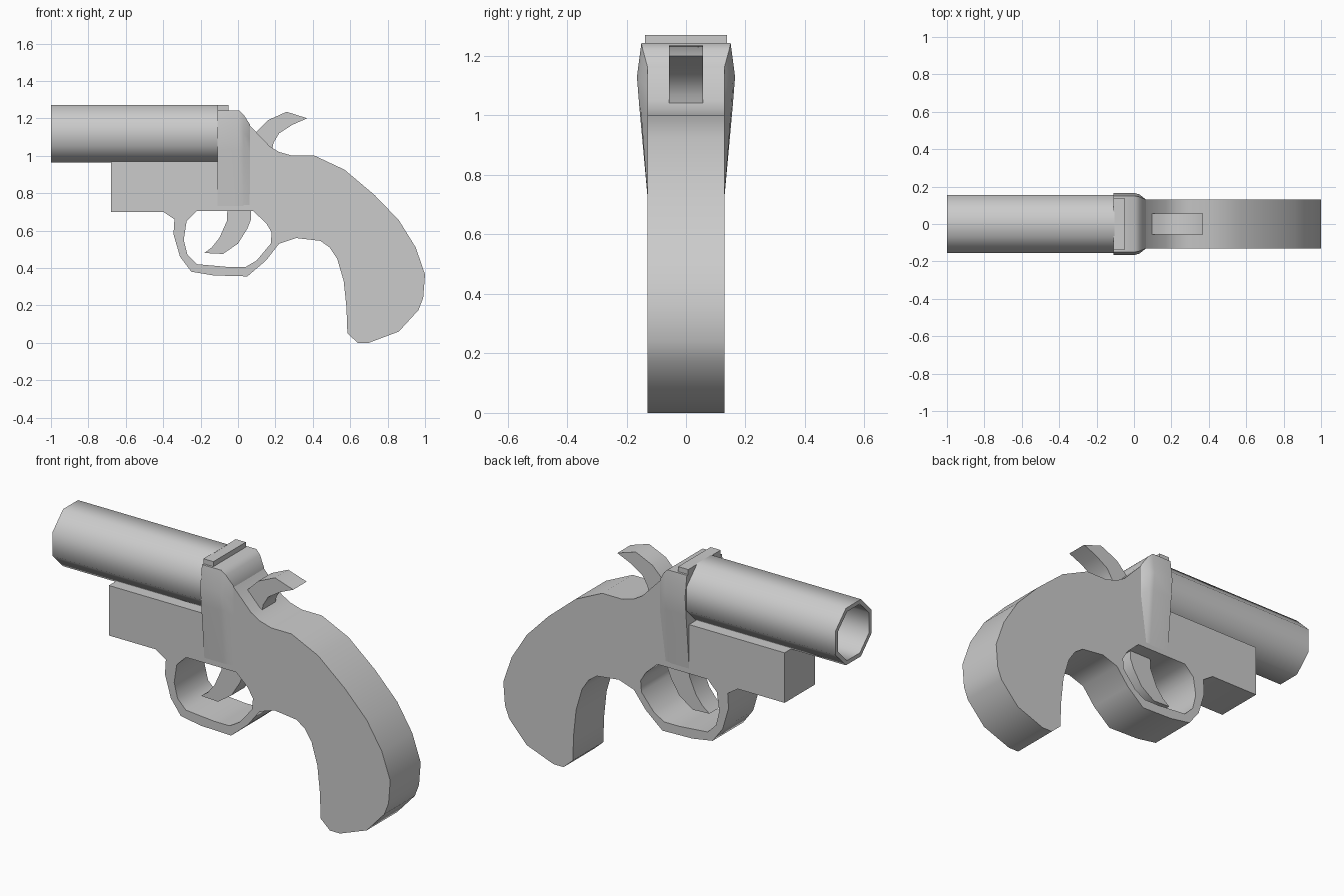
import bpy, bmesh, math

if "Cube" in bpy.data.objects:
    bpy.data.objects.remove(bpy.data.objects["Cube"])


def finish(obj, angle):
    bpy.ops.object.select_all(action='DESELECT')
    obj.select_set(True)
    bpy.context.view_layer.objects.active = obj
    bpy.ops.object.shade_smooth_by_angle(angle=math.radians(angle))


def mesh_object(name, bm, angle):
    bmesh.ops.recalc_face_normals(bm, faces=bm.faces)
    mesh = bpy.data.meshes.new(name)
    bm.to_mesh(mesh)
    bm.free()
    obj = bpy.data.objects.new(name, mesh)
    bpy.context.collection.objects.link(obj)
    finish(obj, angle)
    return obj


def side_prism(name, outlines, half_width, angle=50):
    """Extrude closed (x, z) outlines along y; inner outlines become holes."""
    curve = bpy.data.curves.new(name, 'CURVE')
    curve.dimensions = '2D'
    curve.fill_mode = 'BOTH'
    curve.extrude = half_width
    for pts in outlines:
        spline = curve.splines.new('POLY')
        spline.points.add(len(pts) - 1)
        for p, (x, z) in zip(spline.points, pts):
            p.co = (x, z, 0, 1)
        spline.use_cyclic_u = True
    temp = bpy.data.objects.new(name + "_curve", curve)
    bpy.context.collection.objects.link(temp)
    bpy.context.view_layer.update()
    bm = bmesh.new()
    bm.from_mesh(temp.to_mesh())
    temp.to_mesh_clear()
    bpy.data.objects.remove(temp)
    for v in bm.verts:
        x, z, y = v.co
        v.co = (x, y, z)
    bmesh.ops.remove_doubles(bm, verts=bm.verts, dist=0.0005)
    return mesh_object(name, bm, angle)


def loft(name, rings, angle, closed=False):
    """Skin equal-length rings; closed joins the last to the first, else cap."""
    bm = bmesh.new()
    loops = [[bm.verts.new(p) for p in ring] for ring in rings]
    pairs = list(zip(loops, loops[1:]))
    if closed:
        pairs.append((loops[-1], loops[0]))
    for a, b in pairs:
        for i in range(len(a)):
            j = (i + 1) % len(a)
            bm.faces.new((a[i], a[j], b[j], b[i]))
    if not closed:
        bm.faces.new(loops[0])
        bm.faces.new(loops[-1])
    return mesh_object(name, bm, angle)


# Frame, grip and trigger guard as one slab with a finger hole
outer = [(-.68, .70), (-.68, .97), (-.11, .97), (-.11, 1.24), (0, 1.24),
         (.03, 1.215), (.06, 1.165), (.17, 1.05), (.22, 1.02), (.29, 1.0),
         (.41, 1.0), (.57, .925), (.73, .79), (.86, .655), (.95, .51),
         (1.0, .365), (.99, .24), (.965, .175), (.86, .06), (.70, 0),
         (.64, 0), (.585, .05), (.58, .19), (.565, .33), (.53, .45),
         (.49, .51), (.44, .545), (.31, .56), (.22, .53), (.15, .44),
         (.05, .355), (-.13, .36), (-.25, .38), (-.31, .46), (-.345, .58),
         (-.34, .66), (-.40, .70)]
hole = [(-.22, .705), (-.275, .65), (-.29, .55), (-.27, .47), (-.22, .42),
        (-.05, .405), (.04, .405), (.10, .44), (.175, .53), (.18, .59),
        (.15, .64), (.08, .705)]
side_prism("frame_and_grip", [outer, hole], .13)

# Trigger and hammer
side_prism("trigger", [[(-.055, .74), (-.06, .65), (-.10, .56), (-.14, .51),
                        (-.18, .48), (-.08, .475), (0, .53), (.05, .61),
                        (.07, .66), (.07, .74)]], .057)
side_prism("hammer", [[(.07, 1.09), (.10, 1.13), (.16, 1.19), (.26, 1.235),
                       (.37, 1.20), (.29, 1.165), (.22, 1.12), (.19, 1.07),
                       (.18, 1.02), (.10, 1.02)]], .057)


# Flared breech, blending back into the frame
def breech_ring(x, half):
    return ([(x, y, z) for y, z in half] +
            [(x, -y, z) for y, z in reversed(half)])


wide = [(.128, .71), (.157, 1.03), (.165, 1.13), (.15, 1.243)]
loft("breech", [breech_ring(-.11, wide),
                breech_ring(.005, wide),
                breech_ring(.03, [(.128, .71), (.153, 1.03), (.158, 1.12), (.145, 1.22)]),
                breech_ring(.065, [(.128, .71), (.13, 1.0), (.13, 1.09), (.13, 1.165)])], 50)

# Breech top plate
loft("breech_top_plate", [[(x, -.138, 1.23), (x, .138, 1.23), (x, .138, 1.27), (x, -.138, 1.27)]
                          for x in (-.11, -.05)], 30)


# Eight-sided hollow barrel
def octagon(x, flat):
    r = flat / math.cos(math.pi / 8)
    return [(x, r * math.cos((i + .5) * math.pi / 4),
             1.117 + r * math.sin((i + .5) * math.pi / 4)) for i in range(8)]


loft("barrel", [octagon(-1, .154), octagon(-.105, .154),
                octagon(-.105, .132), octagon(-1, .132)], 50, closed=True)
